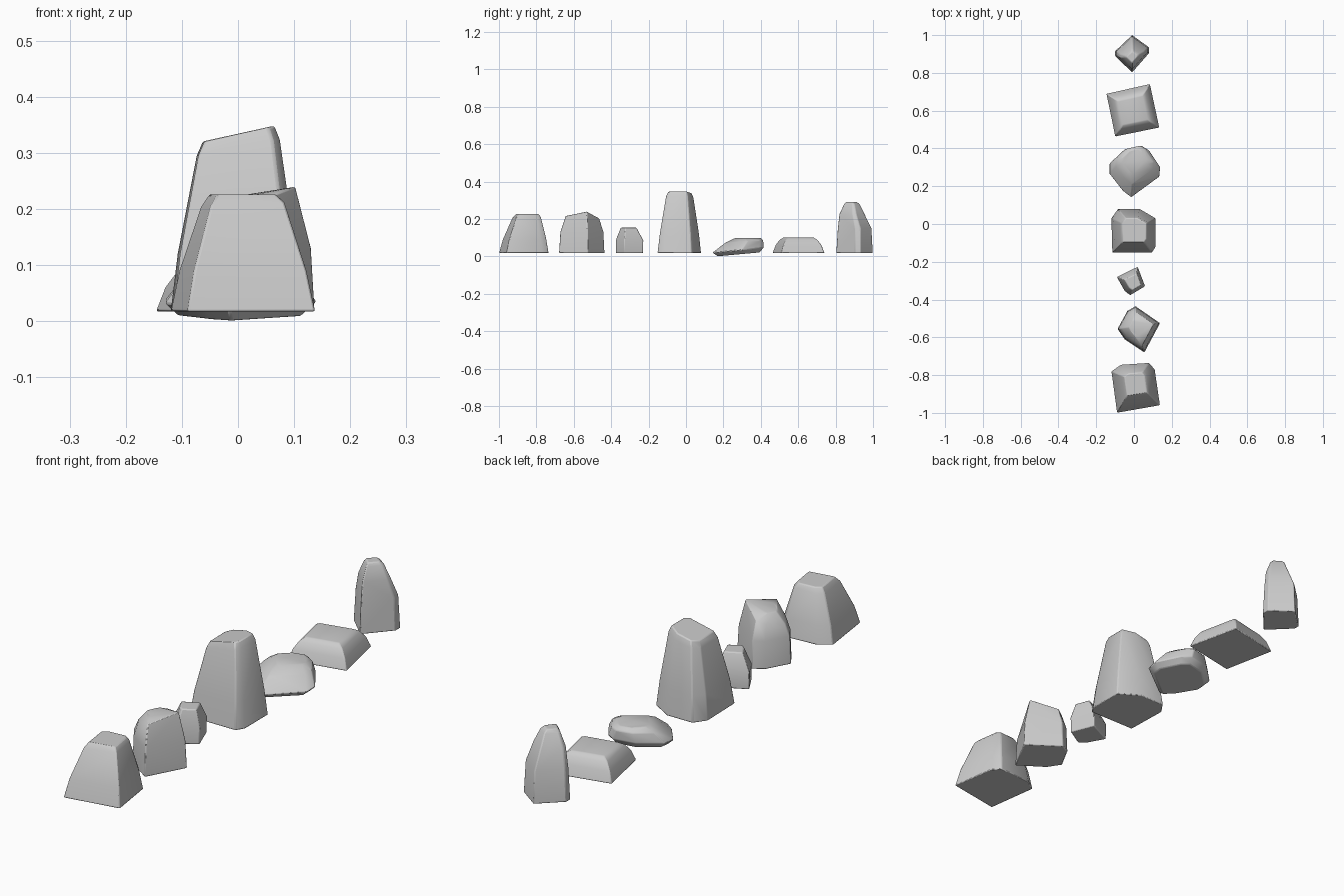
import bpy, bmesh, math

if "Cube" in bpy.data.objects:
    bpy.data.objects.remove(bpy.data.objects["Cube"])


def rock(name, outline, levels):
    """Faceted rock: the hull of a plan outline repeated at several heights.
    Each level is (z, scale, shift x, shift y, slope x, slope y)."""
    cx = sum(p[0] for p in outline) / len(outline)
    cy = sum(p[1] for p in outline) / len(outline)
    bm = bmesh.new()
    for z, s, dx, dy, tx, ty in levels:
        for x, y in outline:
            u, v = (x - cx) * s, (y - cy) * s
            bm.verts.new((cx + u + dx, cy + v + dy, z + tx * u + ty * v))
    hull = bmesh.ops.convex_hull(bm, input=bm.verts[:])
    junk = {g for g in hull["geom_interior"] + hull["geom_unused"]
            if isinstance(g, bmesh.types.BMVert)}
    bmesh.ops.delete(bm, geom=list(junk), context='VERTS')
    bmesh.ops.dissolve_limit(bm, angle_limit=math.radians(2),
                             verts=bm.verts[:], edges=bm.edges[:])
    bmesh.ops.recalc_face_normals(bm, faces=bm.faces[:])
    mesh = bpy.data.meshes.new(name)
    bm.to_mesh(mesh)
    bm.free()
    obj = bpy.data.objects.new(name, mesh)
    bpy.context.collection.objects.link(obj)
    # slightly worn edges
    bev = obj.modifiers.new("worn_edges", 'BEVEL')
    bev.width = 0.004
    bev.segments = 2
    bev.limit_method = 'ANGLE'
    bev.angle_limit = math.radians(35)
    bpy.ops.object.select_all(action='DESELECT')
    obj.select_set(True)
    bpy.context.view_layer.objects.active = obj
    bpy.ops.object.shade_smooth_by_angle(angle=math.radians(40))


# Wide tapered block at the front
rock("front_block",
     [(-.12, -.78), (-.07, -.745), (.08, -.735), (.11, -.77), (.138, -.96), (-.09, -1.0)],
     [(.017, 1, 0, 0, 0, 0), (.09, .88, 0, 0, 0, 0),
      (.207, .58, 0, 0, .05, 0), (.226, .46, 0, 0, 0, 0)])

# Block with a slanted top
rock("slanted_block",
     [(-.087, -.555), (-.035, -.46), (.008, -.435), (.138, -.525), (.055, -.68), (-.05, -.61)],
     [(.017, 1, 0, 0, 0, 0), (.13, .95, 0, 0, 0, 0),
      (.202, .74, 0, 0, .38, 0), (.222, .35, 0, 0, .1, 0)])

# Smallest stone
rock("small_stone",
     [(-.092, -.28), (.02, -.225), (.06, -.33), (-.02, -.378), (-.05, -.355)],
     [(.017, .96, 0, 0, 0, 0), (.085, .98, 0, 0, 0, 0), (.153, .57, .01, 0, 0, 0)])

# Tallest stone in the middle
rock("tall_stone",
     [(-.115, -.152), (-.12, .03), (-.085, .08), (.03, .08), (.115, .03),
      (.115, -.12), (.095, -.152)],
     [(.017, 1, 0, 0, 0, 0), (.12, .9, 0, 0, 0, 0),
      (.31, .63, 0, 0, .2, 0), (.335, .54, 0, 0, .22, 0)])

# Low rounded boulder resting on its front edge
rock("low_boulder",
     [(-.13, .32), (-.05, .395), (.04, .415), (.08, .39), (.14, .30),
      (.135, .25), (-.015, .14), (-.06, .175), (-.13, .265)],
     [(.012, .82, 0, 0, 0, .09), (.035, 1, 0, 0, 0, .1),
      (.08, .74, 0, .03, 0, .06), (.099, .48, 0, .045, 0, 0)])

# Low square slab
rock("square_slab",
     [(-.147, .69), (.085, .742), (.135, .51), (-.1, .462)],
     [(.017, 1, 0, 0, 0, 0), (.06, .88, 0, 0, 0, 0),
      (.088, .73, 0, 0, 0, 0), (.102, .56, 0, 0, 0, 0)])

# Slim upright stone at the back
rock("back_pillar",
     [(-.1, .915), (-.01, 1.0), (.08, .935), (.08, .905), (-.01, .802), (-.1, .89)],
     [(.017, 1, 0, 0, 0, 0), (.15, .92, 0, 0, 0, 0), (.225, .7, 0, -.015, 0, 0),
      (.278, .44, 0, -.018, 0, 0), (.291, .3, 0, -.022, 0, 0)])
